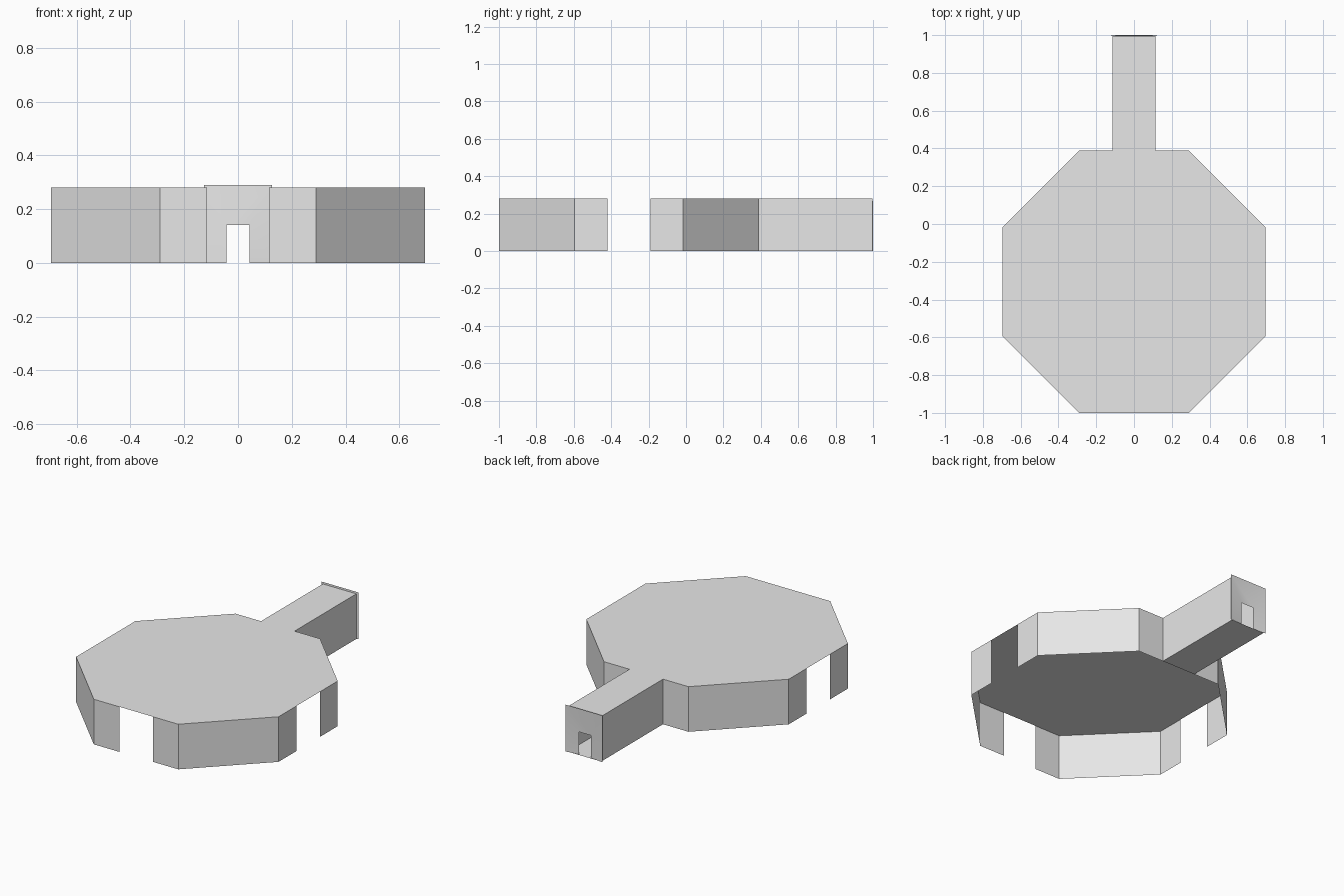
import bpy
import bmesh

cube = bpy.data.objects.get("Cube")
if cube:
    bpy.data.objects.remove(cube, do_unlink=True)

HEIGHT = 0.28
HALL = 0.115      # half width of the corridor and of the open doorways
SIDE = 0.29       # half length of an octagon side
R = 0.695         # octagon apothem
CY = -0.305       # octagon centre in y
BACK, FRONT, END = CY + R, CY - R, 0.996

grey = bpy.data.materials.new("light_grey")
grey.use_nodes = True
grey.diffuse_color = (0.8, 0.8, 0.8, 1)
grey.node_tree.nodes["Principled BSDF"].inputs["Base Color"].default_value = (0.8, 0.8, 0.8, 1)


def make_object(name, faces, mirror=False, smooth=False):
    """Build a sheet object from lists of corner points."""
    bm = bmesh.new()
    for corners in faces:
        bm.faces.new([bm.verts.new(p) for p in corners])
    bmesh.ops.remove_doubles(bm, verts=bm.verts, dist=0.0005)
    for f in bm.faces:
        f.smooth = smooth
    mesh = bpy.data.meshes.new(name)
    bm.to_mesh(mesh)
    bm.free()
    mesh.materials.append(grey)
    obj = bpy.data.objects.new(name, mesh)
    bpy.context.collection.objects.link(obj)
    if mirror:
        obj.modifiers.new("Mirror", "MIRROR")
    return obj


def wall(name, path):
    """Upright wall along a path running counter-clockwise, mirrored in x."""
    faces = [[(*a, 0), (*b, 0), (*b, HEIGHT), (*a, HEIGHT)]
             for a, b in zip(path, path[1:])]
    make_object(name, faces, mirror=True)


# Room and corridor walls, with open doorways at the front and both sides
wall("front_wall", [(HALL, FRONT), (SIDE, FRONT), (R, CY - SIDE), (R, CY - HALL)])
wall("back_wall", [(R, CY + HALL), (R, CY + SIDE), (SIDE, BACK), (HALL, BACK)])
wall("corridor_wall", [(HALL, BACK), (HALL, END)])

# Flat roof over room and corridor
half = [(SIDE, FRONT), (R, CY - SIDE), (R, CY + SIDE), (SIDE, BACK), (HALL, BACK)]
room = half[:4] + [(-x, y) for x, y in reversed(half[:4])]
make_object("room_roof", [[(x, y, HEIGHT) for x, y in room]])
hall = [(-HALL, BACK), (HALL, BACK), (HALL, END), (-HALL, END)]
make_object("corridor_roof", [[(x, y, HEIGHT) for x, y in hall]])

# Only the corridor has a floor
make_object("corridor_floor", [[(x, y, 0) for x, y in reversed(hall)]])

# End panel: shallow splayed surround narrowing to a small door opening
outer = [(0.127, 1, 0), (0.127, 1, 0.29), (-0.127, 1, 0.29), (-0.127, 1, 0)]
inner = [(0.042, 0.99, 0), (0.042, 0.99, 0.14), (-0.042, 0.99, 0.14), (-0.042, 0.99, 0)]
make_object("end_doorway",
            [[outer[i], inner[i], inner[i + 1], outer[i + 1]] for i in range(3)],
            smooth=True)
